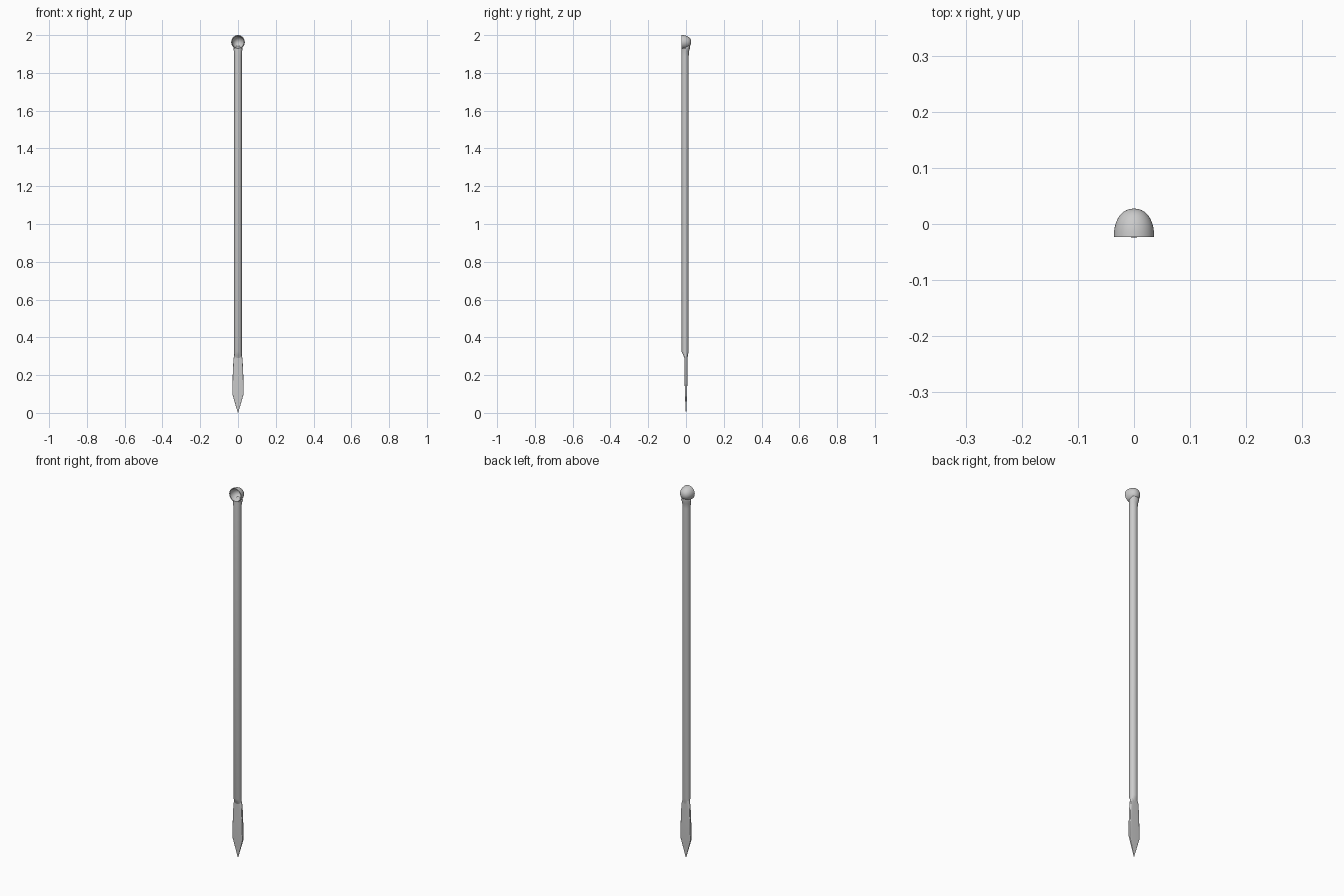
import bpy, bmesh, math

if "Cube" in bpy.data.objects:
    bpy.data.objects.remove(bpy.data.objects["Cube"])

steel = bpy.data.materials.new("brushed steel grey")
steel.diffuse_color = (0.6, 0.6, 0.6, 1)
steel.use_nodes = True
steel.node_tree.nodes["Principled BSDF"].inputs["Base Color"].default_value = steel.diffuse_color


def spow(v, p):
    return math.copysign(abs(v) ** p, v)


def finish(name, bm):
    bmesh.ops.remove_doubles(bm, verts=bm.verts, dist=1e-5)
    bmesh.ops.recalc_face_normals(bm, faces=bm.faces)
    me = bpy.data.meshes.new(name)
    bm.to_mesh(me)
    bm.free()
    me.materials.append(steel)
    ob = bpy.data.objects.new(name, me)
    bpy.context.collection.objects.link(ob)
    bpy.ops.object.select_all(action='DESELECT')
    ob.select_set(True)
    bpy.context.view_layer.objects.active = ob
    bpy.ops.object.shade_smooth_by_angle(angle=math.radians(35))


def bridge(bm, rings):
    for a, b in zip(rings, rings[1:]):
        n = len(a)
        for i in range(n):
            j = (i + 1) % n
            bm.faces.new((a[i], a[j], b[j], b[i]))


def loft(name, sections, n=32):
    """sections: z, centre y, half width, half depth, superellipse power (1 = round)"""
    bm = bmesh.new()
    rings = []
    for z, cy, rx, ry, p in sections:
        rings.append([bm.verts.new((rx * spow(math.cos(t), p), cy + ry * spow(math.sin(t), p), z))
                      for t in (2 * math.pi * i / n for i in range(n))])
    bridge(bm, rings)
    bm.faces.new(rings[0])
    bm.faces.new(rings[-1])
    finish(name, bm)


# round handle with a neck that leans back behind the scoop
loft("shaft", [
    (0.29, 0, 0.020, 0.008, 0.8),
    (0.305, -0.002, 0.020, 0.012, 0.9),
    (0.325, -0.005, 0.020, 0.0195, 1),
    (1.89, -0.005, 0.0205, 0.0195, 1),
    (1.915, -0.004, 0.022, 0.0195, 1),
    (1.93, -0.001, 0.025, 0.022, 1),
    (1.942, 0.013, 0.018, 0.007, 1)])

# flat pointed blade
loft("blade", [
    (0.0, 0, 0.001, 0.001, 0.3),
    (0.10, 0, 0.030, 0.006, 0.3),
    (0.20, 0, 0.028, 0.0075, 0.3),
    (0.285, 0, 0.024, 0.008, 0.4),
    (0.31, 0, 0.019, 0.009, 0.8)])

# hollow scoop: outer dome, rim and inner bowl, opening to the front
bm = bmesh.new()
steps, n, front = 10, 40, -0.0235
outer = [(0.036 * spow(math.cos(a), 0.9), front + 0.051 * spow(math.sin(a), 0.9))
         for a in (math.pi / 2 * i / steps for i in range(steps, -1, -1))]
inner = [(0.032 * math.cos(a), front + 0.042 * math.sin(a))
         for a in (math.pi / 2 * i / steps for i in range(steps + 1))]
rings = [[bm.verts.new((max(r, 1e-7) * math.cos(t), y, 1.963 + 1.028 * max(r, 1e-7) * math.sin(t)))
          for t in (2 * math.pi * i / n for i in range(n))] for r, y in outer + inner]
bridge(bm, rings)
finish("scoop", bm)
